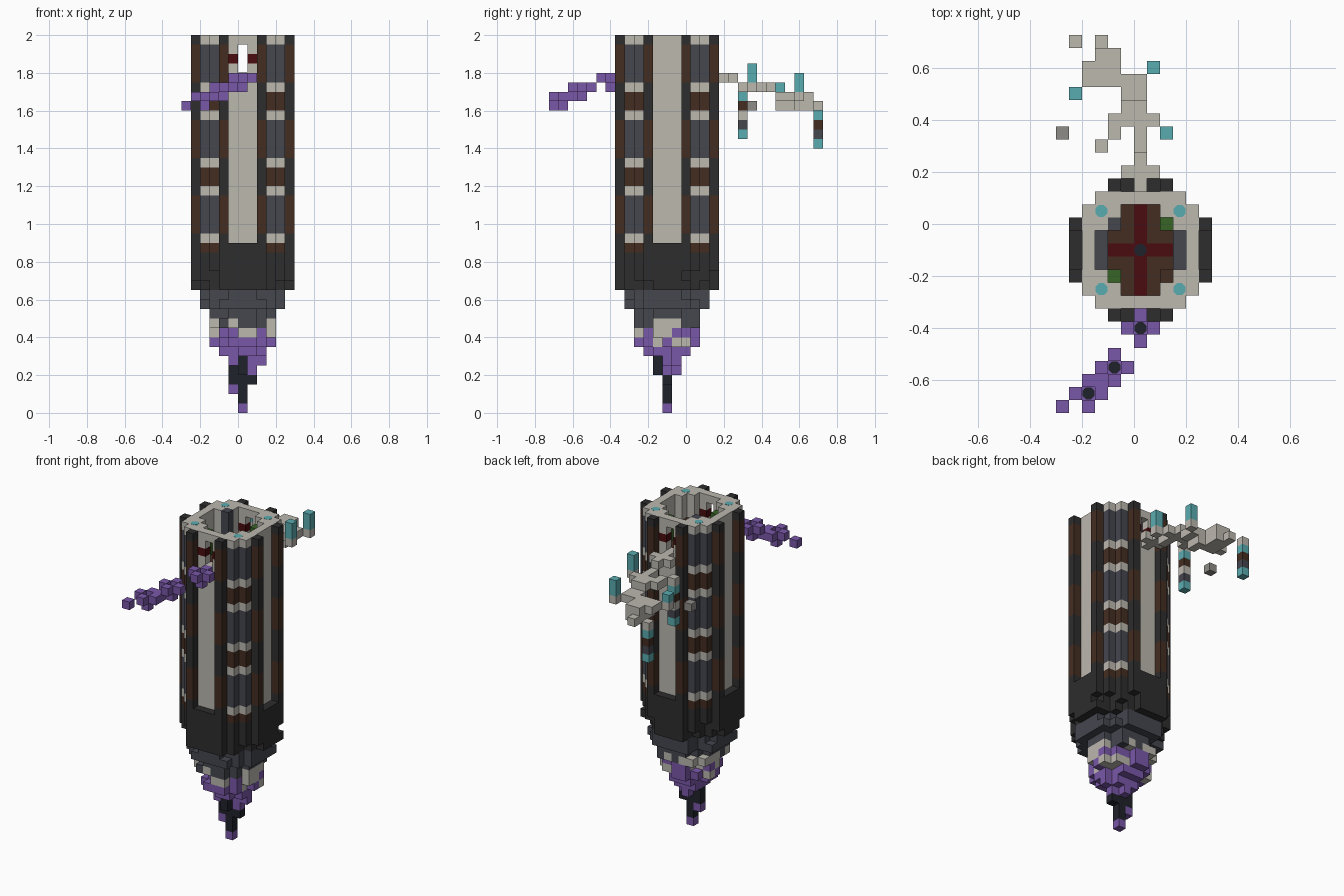
import bpy, bmesh, random
from mathutils import Vector, Matrix

random.seed(4)
old = bpy.data.objects.get("Cube")
if old:
    bpy.data.objects.remove(old)

S = 0.05                               # block size
ORIGIN = Vector((0.025, -0.1, 0.025))  # centre of the lowest block on the tower axis

PALETTE = {"charcoal": "2d2d2d", "slate": "45474f", "pale_stone": "bcb8af",
           "dark_wood": "442d22", "deep_red": "4a0c0e", "black": "20222b",
           "purple": "7a58a9", "cyan": "5aacb1", "green": "386427", "grey": "8e8c88"}
NAMES = list(PALETTE)


def linear(h):
    c = int(h, 16) / 255
    return c / 12.92 if c < 0.04 else ((c + 0.055) / 1.055) ** 2.4


MATS = []
for name, code in PALETTE.items():
    m = bpy.data.materials.new(name)
    m.use_nodes = True
    rgba = [linear(code[n:n + 2]) for n in (0, 2, 4)] + [1]
    m.diffuse_color = rgba
    bsdf = m.node_tree.nodes["Principled BSDF"]
    bsdf.inputs["Base Color"].default_value = rgba
    bsdf.inputs["Roughness"].default_value = 0.9
    MATS.append(m)

AXES = [Vector(d) for d in ((1, 0, 0), (-1, 0, 0), (0, 1, 0), (0, -1, 0), (0, 0, 1), (0, 0, -1))]


def finish(name, bm):
    me = bpy.data.meshes.new(name)
    bm.to_mesh(me)
    bm.free()
    for m in MATS:
        me.materials.append(m)
    ob = bpy.data.objects.new(name, me)
    bpy.context.collection.objects.link(ob)


def build(name, cells):
    """Skin a set of coloured blocks, leaving out faces between neighbours."""
    bm = bmesh.new()
    for pos, colour in cells.items():
        c = Vector(pos)
        for d in AXES:
            if tuple(int(v) for v in c + d) in cells:
                continue
            u = Vector((d.y, d.z, d.x))
            v = d.cross(u)
            ring = [c + (d + u * a + v * b) / 2 for a, b in ((-1, -1), (1, -1), (1, 1), (-1, 1))]
            f = bm.faces.new([bm.verts.new(ORIGIN + p * S) for p in ring])
            f.material_index = NAMES.index(colour)
    bmesh.ops.remove_doubles(bm, verts=bm.verts, dist=0.0001)
    finish(name, bm)


def discs(name, spots, colour):
    """Thin eight-sided plates lying on top of blocks."""
    bm = bmesh.new()
    for x, y, z in spots:
        at = ORIGIN + Vector((x, y, z + 0.5)) * S
        bmesh.ops.create_cone(bm, cap_ends=True, segments=8, radius1=S / 2, radius2=S / 2,
                              depth=0.002, matrix=Matrix.Translation(at) @ Matrix.Rotation(0.3927, 4, 'Z'))
    for f in bm.faces:
        f.material_index = NAMES.index(colour)
    finish(name, bm)


def octagon(r, limit):
    span = range(-r, r + 1)
    return [(x, y) for x in span for y in span if abs(x) + abs(y) <= limit]


# Tower wall: pale panels, banded corners, window slits front and back
BANDS = ["dark_wood", "pale_stone"] + ["slate"] * 4 + ["pale_stone", "dark_wood"]
wall = {}
for x, y in octagon(4, 7):
    ax, ay = abs(x), abs(y)
    hollow = (ax <= 3 and ay <= 1) or (ax <= 1 and ay <= 3) or (ax <= 2 and ay <= 2)
    if hollow:
        continue
    for z in range(17, 40):
        colour = BANDS[(z - 17) % 8] if min(ax, ay) >= 3 else "pale_stone"
        if z == 39:
            colour = "pale_stone"
        if ay == 4 and ax == 0 and 36 <= z <= 38:
            continue
        if ay == 4 and ax == 1 and z == 37:
            colour = "deep_red"
        wall[x, y, z] = colour
build("tower_wall", wall)

# Eight outer ribs
ribs = {}
for a in (-5, 5):
    for b in (-2, 2):
        for z in range(17, 40):
            colour = "dark_wood" if (z - 17) % 8 in (2, 3, 4, 5) else "charcoal"
            ribs[a, b, z] = ribs[b, a, z] = colour
build("outer_ribs", ribs)

# Room floor and furnishings
room = {}
for x, y in octagon(3, 4):
    if abs(x) == 3 and y:
        colour = "slate"
    else:
        colour = "deep_red" if x * y == 0 else "dark_wood"
    room[x, y, 35] = colour
for y in (-1, 0, 1):
    for x in (-3, 3):
        room[x, y, 35] = room[x, y, 36] = "slate"
for x, y, colour, top in ((-2, 2, "slate", 39), (2, 2, "green", 38),
                          (-2, -2, "green", 38), (2, -2, "dark_wood", 36)):
    for z in range(35, top + 1):
        room[x, y, z] = colour
build("room_interior", room)
discs("floor_hearth", [(0, 0, 35)], "black")
discs("rim_lamps", [(x, y, 39) for x in (-3, 3) for y in (-3, 3)], "cyan")

# Flared base collar
collar = {}
for z in range(13, 18):
    for x, y in octagon(5, 7):
        ax, ay = abs(x), abs(y)
        if z == 17 and (max(ax, ay) < 5 or min(ax, ay) == 2):
            continue
        if z < 15 and ax + ay == 7 and random.random() < 0.45:
            continue
        collar[x, y, z] = "charcoal"
build("base_collar", collar)

# Ragged rock underside: first layer, last layer, radius, corner limit
rock = {}
for low, high, r, limit in ((11, 12, 4, 6), (9, 10, 3, 5)):
    for z in range(low, high + 1):
        for x, y in octagon(r, limit):
            if abs(x) + abs(y) == limit and random.random() < 0.4:
                continue
            rock[x, y, z] = "slate"
            if z == 9 and abs(x) + abs(y) >= 3 and random.random() < 0.45:
                rock[x, y, z] = "pale_stone"
build("rock_underside", rock)

# Crystal crust tapering to a point
crust = {}
for z, r, limit, share in ((8, 3, 4, 0.5), (7, 3, 4, 0.75), (6, 2, 3, 1), (5, 1, 2, 1)):
    for x, y in octagon(r, limit):
        edge = abs(x) + abs(y)
        if edge == limit and random.random() < 0.3:
            continue
        purple = random.random() < share
        crust[x, y, z] = "purple" if purple else "pale_stone"
crust[2, 0, 5] = crust[1, 0, 4] = crust[-1, 0, 2] = "purple"
crust[0, -1, 5] = "black"
crust[0, 1, 4] = "purple"
build("crystal_crust", crust)

tip = {(0, 0, z): "black" for z in range(1, 6)}
tip[0, 0, 0] = "purple"
for z in (3, 4):
    tip[-1, 0, z] = tip[0, -1, 4] = "black"
tip[1, 0, 3] = "black"
build("lower_spike", tip)

# Purple blossoms trailing from the front window
blossom = {}
centres = [(0, -6, 34), (-2, -9, 33), (-4, -11, 32)]
for x, y, z in centres:
    blossom[x, y, z] = "purple"
    for dx, dy in ((1, 0), (-1, 0), (0, 1), (0, -1)):
        blossom[x + dx, y + dy, z + 1] = "purple"
blossom[-3, -10, 33] = blossom[-6, -12, 32] = "purple"
build("blossom_trail", blossom)
discs("blossom_hearts", centres, "black")

# Pale branch reaching out of the back: row -> columns
branch = {}
ROWS = {6: (-1, 0, 1), 7: (0,), 8: (0, -3), 9: (-2, 0, 2), 10: (-2, -1, 0, 1), 11: (-1, 0),
        12: (-5, -1, 0), 13: (-4, -3, -2, -1, 0), 14: (-4, -3, -2, 1), 15: (-3, -2), 16: (-5, -3)}
for y, columns in ROWS.items():
    z = 35 if y < 8 else 34 if y < 12 else 33 if y < 16 else 32
    for x in columns:
        branch[x, y, z] = "pale_stone"
        if z == 33 and -4 < x < 0:
            branch[x, y, 32] = "pale_stone"
branch[0, 5, 35] = "pale_stone"
branch[-6, 9, 32] = "grey"
build("back_branch", branch)

# Upright crystals and hanging charms on the branch
crystals = {(2, 9, 35): "cyan", (2, 9, 36): "cyan", (1, 14, 34): "cyan",
            (1, 14, 35): "cyan", (-5, 12, 34): "cyan"}
build("branch_crystals", crystals)


def charm(name, x, y, top, colours):
    build(name, {(x, y, top - n): c for n, c in enumerate(colours)})


charm("inner_charm", -3, 8, 33, ["cyan", "dark_wood", "pale_stone", "slate", "cyan"])
charm("outer_charm", -5, 16, 31, ["cyan", "dark_wood", "slate", "cyan"])
